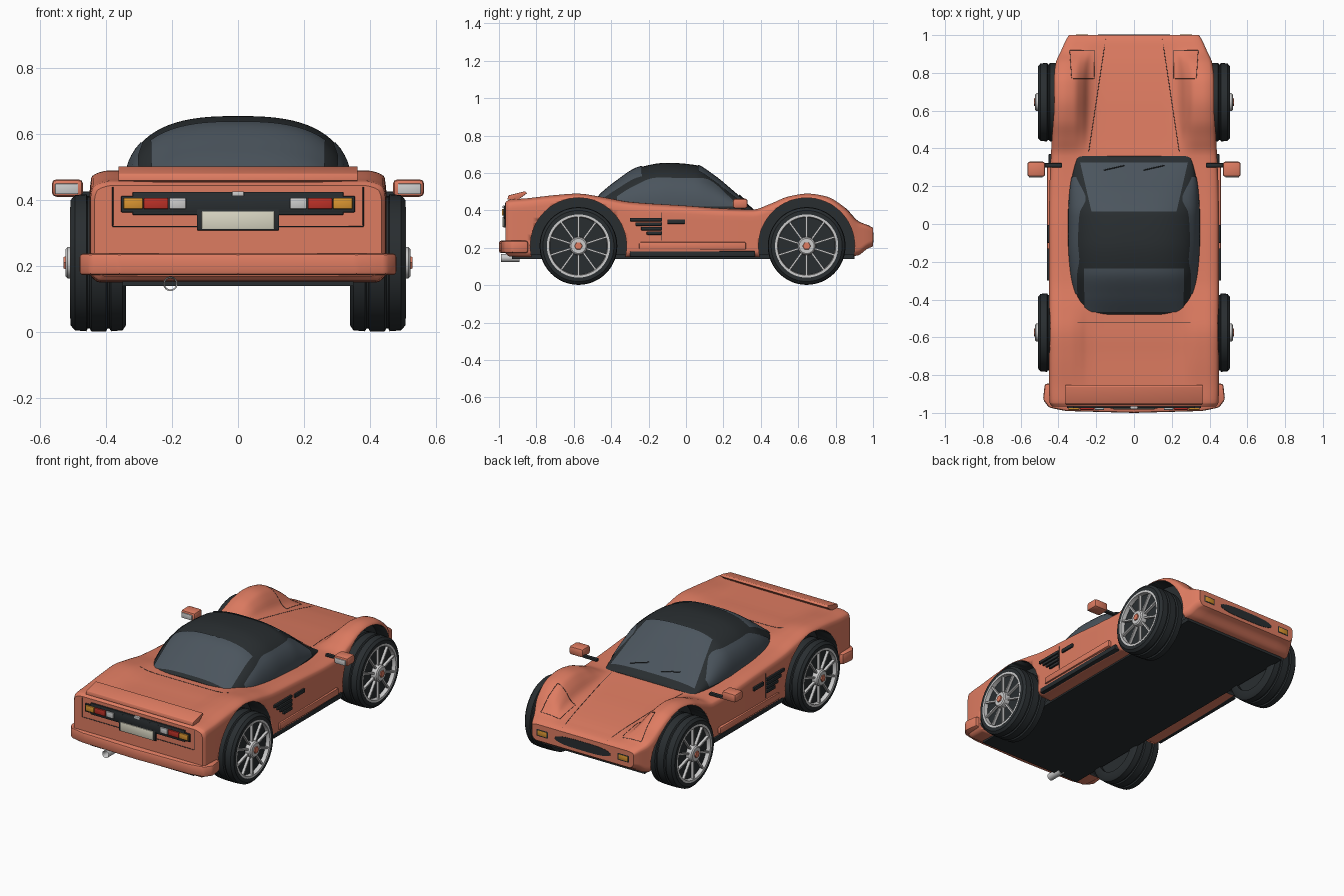
import bpy, bmesh, math
from mathutils import Vector, Matrix
from mathutils.bvhtree import BVHTree

if "Cube" in bpy.data.objects:
    bpy.data.objects.remove(bpy.data.objects["Cube"])


def mat(name, r, g, b):
    m = bpy.data.materials.new(name)
    m.diffuse_color = (r, g, b, 1)
    m.use_nodes = True
    m.node_tree.nodes["Principled BSDF"].inputs["Base Color"].default_value = m.diffuse_color
    return m


PAINT = mat("paint", .73, .20, .12)
BLACK = mat("black", .022, .027, .03)
GLASS = mat("glass", .07, .09, .11)
SILVER = mat("silver", .6, .6, .6)
CREAM = mat("cream", .7, .68, .55)
RED = mat("red", .5, .03, .02)
AMBER = mat("amber", .7, .3, .03)


def finish(bm, name, m, angle=35):
    bmesh.ops.remove_doubles(bm, verts=bm.verts[:], dist=1e-5)
    bmesh.ops.delete(bm, geom=[e for e in bm.edges if not e.link_faces], context='EDGES')
    bmesh.ops.recalc_face_normals(bm, faces=bm.faces[:])
    me = bpy.data.meshes.new(name)
    bm.to_mesh(me)
    bm.free()
    ob = bpy.data.objects.new(name, me)
    bpy.context.collection.objects.link(ob)
    me.materials.append(m)
    bpy.ops.object.select_all(action='DESELECT')
    ob.select_set(True)
    bpy.context.view_layer.objects.active = ob
    bpy.ops.object.shade_smooth_by_angle(angle=math.radians(angle))
    return ob


def bevel(bm, w):
    if w:
        bmesh.ops.bevel(bm, geom=bm.edges[:], offset=w, segments=2, profile=.5, affect='EDGES')


def box(name, m, x, y, z, bev=0):
    bm = bmesh.new()
    sx, sy, sz = abs(x[1] - x[0]), y[1] - y[0], z[1] - z[0]
    mid = Vector((sum(x), sum(y), sum(z))) / 2
    bmesh.ops.create_cube(bm, size=1, matrix=Matrix.Translation(mid) @ Matrix.Diagonal((sx, sy, sz, 1)))
    bevel(bm, bev)
    return finish(bm, name, m)


def prism(name, m, pts, axis, a, b, bev=0):
    """Extrude an outline: (y,z) points along x, (x,z) along y or (x,y) along z."""
    bm = bmesh.new()
    place = {'x': lambda p, t: (t, p[0], p[1]), 'y': lambda p, t: (p[0], t, p[1]),
             'z': lambda p, t: (p[0], p[1], t)}[axis]
    lo, hi = ([bm.verts.new(place(p, t)) for p in pts] for t in (a, b))
    bm.faces.new(lo)
    bm.faces.new(hi[::-1])
    for i in range(len(pts)):
        bm.faces.new((lo[i - 1], hi[i - 1], hi[i], lo[i]))
    bmesh.ops.recalc_face_normals(bm, faces=bm.faces[:])
    bevel(bm, bev)
    return finish(bm, name, m)


def grid(rows, name, m, closed=False, caps=False, angle=35):
    bm = bmesh.new()
    vs = [[bm.verts.new(p) for p in r] for r in rows]
    n = len(vs[0])
    for r0, r1 in zip(vs, vs[1:]):
        for j in range(n if closed else n - 1):
            k = (j + 1) % n
            bm.faces.new((r0[j], r0[k], r1[k], r1[j]))
    if caps:
        bm.faces.new(vs[0])
        bm.faces.new(vs[-1])
    return finish(bm, name, m, angle)


def lathe(name, m, prof, s, cy, cz, n=48):
    """Turn (x, radius) points about the wheel axle."""
    rows = [[(s * x, cy + r * math.cos(a), cz + r * math.sin(a)) for x, r in prof]
            for a in (2 * math.pi * i / n for i in range(n + 1))]
    return grid(rows, name, m, closed=True)


def interp(xs, ys, x):
    """Smooth interpolation without overshoot."""
    d = [(ys[i + 1] - ys[i]) / (xs[i + 1] - xs[i]) for i in range(len(xs) - 1)]
    t = [d[0]] + [2 * a * b / (a + b) if a * b > 0 else 0 for a, b in zip(d, d[1:])] + [d[-1]]
    i = max(0, min(len(d) - 1, sum(x >= k for k in xs) - 1))
    h = xs[i + 1] - xs[i]
    u = (x - xs[i]) / h
    return ((2*u**3 - 3*u*u + 1) * ys[i] + (u**3 - 2*u*u + u) * h * t[i]
            + (3*u*u - 2*u**3) * ys[i + 1] + (u**3 - u*u) * h * t[i + 1])


# body shell: stations of y, half width, bottom, centre height, fender height
ST = [(-.965, .435, .17, .445, .445), (-.945, .447, .155, .455, .457), (-.85, .45, .15, .457, .465),
      (-.7, .45, .15, .46, .482), (-.58, .452, .15, .465, .49), (-.45, .45, .15, .465, .472),
      (-.3, .45, .15, .45, .445), (0, .45, .15, .43, .425), (.2, .447, .15, .42, .41),
      (.36, .44, .15, .405, .405), (.45, .435, .15, .395, .435), (.55, .432, .15, .385, .475),
      (.65, .43, .15, .375, .49), (.75, .428, .15, .362, .475), (.85, .415, .15, .347, .415),
      (.92, .385, .16, .333, .343), (.97, .362, .195, .322, .322), (1, .345, .208, .307, .307)]
COL = list(zip(*ST))


def body_row(y):
    w, zb, zc, zf = (interp(COL[0], c, y) for c in COL[1:])
    d, h = zf - zc, zf - zb
    P = [(0, zc), (.44*w, zc), (.55*w, zc + .15*d), (.64*w, zc + .6*d), (.74*w, zc + .93*d), (.86*w, zf),
         (w - .01, zf - .05*h), (w, zf - .16*h), (w, zb + h/2), (w, zb + .03), (w - .03, zb), (0, zb)]
    c = [0]
    for a, b in zip(P, P[1:]):
        c.append(c[-1] + math.dist(a, b))
    ts = [c[i] + (c[i + 1] - c[i]) * k / 4 for i in range(11) for k in range(4)] + [c[-1]]
    half = [(interp(c, [p[0] for p in P], t), interp(c, [p[1] for p in P], t)) for t in ts]
    return [(x, y, z) for x, z in half] + [(-x, y, z) for x, z in half[-2:0:-1]]


ys = [a + (b - a) * k / 5 for a, b in zip(COL[0], COL[0][1:]) for k in range(5)] + [1]
body = grid([body_row(y) for y in ys], "body", PAINT, True, True)
tree = BVHTree.FromPolygons([v.co.copy() for v in body.data.vertices], [p.vertices[:] for p in body.data.polygons])
body.data.materials.append(BLACK)

# canopy: stations of y, half width, top height
CY = [-.48, -.38, -.25, -.1, .05, .15, .25, .36]
CW = [.28, .31, .335, .345, .345, .34, .328, .30]
CZ = [.468, .55, .63, .655, .643, .585, .503, .408]
ZB, N = .40, 2.7
rows = []
for i in range(57):
    y = -.48 + .84 * i / 56
    w, z = interp(CY, CW, y), interp(CY, CZ, y)
    rows.append([(w * math.copysign(abs(math.cos(t)) ** (2/N), math.cos(t)),
                  y, ZB + (z - ZB) * max(0, math.sin(t)) ** (2/N)) for t in (math.pi * k / 40 for k in range(41))])
grid(rows, "canopy", BLACK, True, True, 50)


def roof_z(x, y):
    w = interp(CY, CW, y)
    return ZB + (interp(CY, CZ, y) - ZB) * max(0, 1 - (abs(x) / w) ** N) ** (1/N)


# glass panes laid over the canopy
for name, y0, w0, y1, w1 in (("windshield", .325, .285, .065, .225), ("rear_window", -.465, .262, -.235, .265)):
    rows = []
    for i in range(17):
        y, w = y0 + (y1 - y0) * i / 16, w0 + (w1 - w0) * i / 16
        rows.append([(w*k/12, y, roof_z(w*k/12, y) + .005) for k in range(-12, 13)])
    grid(rows, name, GLASS)
for s in (1, -1):
    rows = []
    for i in range(25):
        y = -.37 + .62 * i / 24
        top = interp([-.4, -.28, -.16, .09, .27], [.455, .53, .575, .573, .44], y)
        col = []
        for k in range(9):
            z = .42 + (top - .42) * k / 8
            h = min(1, (z - ZB) / (interp(CY, CZ, y) - ZB))
            col.append((s * (interp(CY, CW, y) * (1 - h**N) ** (1/N) + .004), y, z))
        rows.append(col)
    grid(rows, "side_window", GLASS)


# panel seams, projected on the body
def seam(name, pts, direction, hit=None, r=.0015):
    cu = bpy.data.curves.new(name, 'CURVE')
    cu.dimensions, cu.bevel_depth, cu.bevel_resolution = '3D', r, 0
    pts, d = [Vector(p) for p in pts], Vector(direction)
    line = [a.lerp(b, k / 12) for a, b in zip(pts, pts[1:]) for k in range(12)] + [pts[-1]]
    out = [q for q in (hit(p) if hit else tree.ray_cast(p - d * 2, d)[0] for p in line) if q]
    sp = cu.splines.new('POLY')
    sp.points.add(len(out) - 1)
    for p, q in zip(sp.points, out):
        p.co = (*q, 1)
    cu.materials.append(BLACK)
    bpy.context.collection.objects.link(bpy.data.objects.new(name, cu))


for s in (1, -1):
    seam("hood_seam", [(s*.15, .98, 0), (s*.24, .38, 0)], (0, 0, -1))
    seam("headlight_seam", [(s*.34, .92, 0), (s*.21, .92, 0), (s*.21, .77, 0), (s*.33, .77, 0), (s*.34, .92, 0)], (0, 0, -1))
    seam("door_seam", [(0, -.13, .39), (0, -.13, .24)], (-s, 0, 0))
seam("deck_seam", [(-.3, -.52, 0), (.3, -.52, 0)], (0, 0, -1))
seam("trunk_seam", [(-.38, 0, .44), (-.38, 0, .32), (.38, 0, .32), (.38, 0, .44)], (0, 1, 0), None, .002)
for x in (-.16, .05):
    seam("wiper", [(x, .285, 0), (x + .11, .31, 0)], (0, 0, -1), lambda p: Vector((p.x, p.y, roof_z(p.x, p.y) + .01)), .003)

# wheel wells and wheels
R = .21
for cy in (-.575, .645):
    for s in (1, -1):
        cut = lathe("well_cutter", BLACK, [(.325, 0), (.325, .257), (.6, .257), (.6, 0)], s, cy, R, 64)
        mod = body.modifiers.new("well", 'BOOLEAN')
        mod.operation, mod.object, mod.solver = 'DIFFERENCE', cut, 'EXACT'
        mod.material_mode = 'TRANSFER'
        bpy.context.view_layer.objects.active = body
        bpy.ops.object.modifier_apply(modifier=mod.name)
        bpy.data.objects.remove(cut)
        lathe("tyre", BLACK, [(.34, .15), (.34, .19), (.35, .205), (.385, .208), (.39, .2), (.396, .2),
                              (.4, .208), (.445, .208), (.45, .2), (.456, .2), (.46, .208), (.495, .205),
                              (.508, .19), (.508, .168), (.49, .16)], s, cy, R)
        lathe("rim_dish", BLACK, [(.36, 0), (.36, .165), (.485, .165), (.485, 0)], s, cy, R)
        lathe("rim_ring", SILVER, [(.48, .17), (.509, .169), (.509, .156), (.48, .152)], s, cy, R)
        lathe("hub", SILVER, [(.48, 0), (.48, .05), (.518, .047), (.524, .04), (.524, 0)], s, cy, R)
        lathe("hub_cap", PAINT, [(.52, 0), (.52, .023), (.53, .02), (.53, 0)], s, cy, R, 6)
        bm = bmesh.new()
        for i in range(10):
            bmesh.ops.create_cube(bm, size=1, matrix=Matrix.Translation((s*.497, cy, R)) @ Matrix.Rotation(math.pi * i / 5, 4, 'X')
                                  @ Matrix.Translation((0, 0, .1)) @ Matrix.Diagonal((.016, .01, .118, 1)))
        finish(bm, "spokes", SILVER)

# underside, bumper, spoiler, exhaust
box("floor_pan", BLACK, (-.35, .35), (-.93, .9), (.14, .165))
bump = [(.472, -.845), (.482, -.93), (.45, -.972), (.36, -.99), (.0, -1)]
prism("rear_bumper", PAINT, bump + [(-x, y) for x, y in bump[-2::-1]], 'z', .172, .238, .012)
prism("spoiler", PAINT, [(-.955, .458), (-.95, .48), (-.86, .503), (-.85, .492), (-.9, .455)], 'x', -.363, .363, .003)
ex = lathe("exhaust", SILVER, [(0, .022), (.1, .022), (.1, .017), (.01, .017)], 1, 0, 0, 24)
ex.matrix_world = Matrix.Translation((-.205, -.99, .146)) @ Matrix.Rotation(math.pi / 2, 4, 'Z')
# tail panel and plate
box("tail_panel", BLACK, (-.32, .32), (-.974, -.95), (.355, .425), .003)
box("tail_light_bed", BLACK, (-.355, .355), (-.975, -.95), (.363, .412), .003)
box("plate_frame", BLACK, (-.125, .125), (-.976, -.95), (.308, .372), .003)
box("plate", CREAM, (-.11, .11), (-.981, -.96), (.312, .366), .002)
box("trunk_lock", SILVER, (-.018, .018), (-.98, -.96), (.412, .426), .002)

for s in (1, -1):
    for name, m, a, b in (("reverse_light", SILVER, .158, .208), ("brake_light", RED, .212, .286), ("turn_light", AMBER, .289, .347)):
        box(name, m, (s*a, s*b), (-.984, -.96), (.373, .407), .003)
    # mirrors
    box("mirror", PAINT, (s*.47, s*.565), (.25, .33), (.41, .463), .014)
    box("mirror_glass", SILVER, (s*.485, s*.555), (.245, .26), (.418, .45), .003)
    box("mirror_stem", BLACK, (s*.38, s*.48), (.3, .322), (.41, .426), .004)
    # sills, vent slats, door handle, front lights
    box("sill", PAINT, (s*.42, s*.46), (-.25, .32), (.19, .23), .006)
    box("lower_sill", BLACK, (s*.33, s*.452), (-.3, .37), (.152, .182), .005)
    for i in range(4):
        box("vent_slat", BLACK, (s*.43, s*.461), (-.3 + .03 * i, -.13), (.342 - .024 * i, .36 - .024 * i), .003)
    box("door_handle", BLACK, (s*.43, s*.46), (-.1, -.005), (.328, .352), .004)
    box("front_turn_light_frame", BLACK, (s*.235, s*.315), (.98, 1.001), (.235, .28), .004)
    box("front_turn_light", AMBER, (s*.243, s*.307), (.985, 1.003), (.242, .273), .003)

# nose grille
oval = [(.19 * math.copysign(abs(math.cos(t)) ** .6, math.cos(t)), .255 + .027 * math.sin(t))
        for t in (2 * math.pi * (i + .5) / 32 for i in range(32))]
prism("grille", BLACK, oval, 'y', .97, 1.002)
